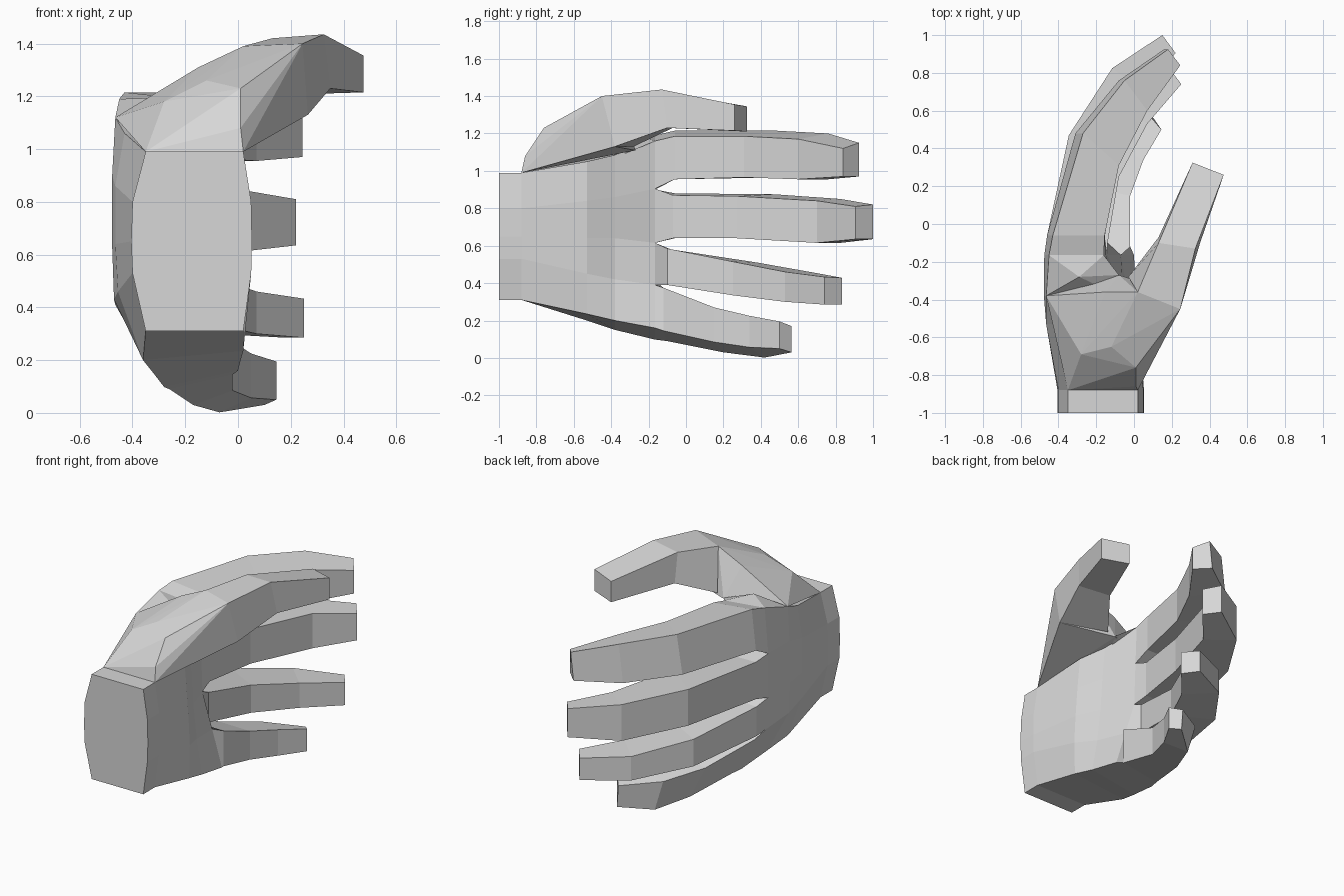
import bpy, bmesh

skin = bpy.data.materials.new("light_grey")
skin.diffuse_color = (0.68, 0.68, 0.68, 1)


def finish(name, bm):
    bmesh.ops.recalc_face_normals(bm, faces=bm.faces)
    me = bpy.data.meshes.new(name)
    bm.to_mesh(me)
    bm.free()
    me.materials.append(skin)
    bpy.context.collection.objects.link(bpy.data.objects.new(name, me))


def skin_rings(bm, rows):
    """Bridge a row of equal-sized vertex rings and cap the far end."""
    n = len(rows[0])
    for a, b in zip(rows, rows[1:]):
        for i in range(n):
            j = (i + 1) % n
            bm.faces.new((a[i], a[j], b[j], b[i]))


def new_ring(bm, points):
    return [bm.verts.new(p) for p in points]


def hull(name, points):
    bm = bmesh.new()
    new_ring(bm, points)
    bmesh.ops.convex_hull(bm, input=bm.verts)
    finish(name, bm)


# Palm: ring of (x, z) points at each y, wrist to knuckles
wrist = [(-.35, .99), (.02, .99), (.05, .8), (.053, .65), (.05, .53), (.02, .31),
         (-.35, .31), (-.40, .53), (-.405, .65), (-.40, .8)]
middle = [(-.43, 1.06), (-.02, 1.05), (.0, .84), (.015, .64), (.025, .45), (.02, .235),
          (-.36, .2), (-.455, .46), (-.465, .64), (-.465, .86)]
heel = [(-.465, 1.12), (-.09, 1.085), (-.07, .86), (-.055, .64), (-.03, .42), (.01, .2),
        (-.32, .15), (-.47, .43), (-.477, .63), (-.477, .9)]
knuckles = [(-.45, 1.19), (-.16, 1.16), (-.15, .905), (-.14, .615), (-.07, .39), (0, .16),
            (-.28, .098), (-.465, .41), (-.475, .615), (-.475, .9)]
hand = bmesh.new()
rings = [new_ring(hand, [(x, y, z) for x, z in ring]) for y, ring in
         ((-1, wrist), (-.88, wrist), (-.53, middle), (-.38, heel), (-.165, knuckles))]
skin_rings(hand, rings)
hand.faces.new(rings[0])

# Four fingers growing from the knuckle ring.
# Station: outer x, outer y, inner x, inner y, top z, bottom z, shift of lower outer edge
fingers = [
    ((0, 1, 2, 9), -.03, .0, [           # index
        (-.43, -.06, -.155, -.06, 1.215, .955, -.03),
        (-.27, .48, -.08, .31, 1.215, .965, -.04),
        (-.05, .76, .07, .60, 1.20, .955, -.03),
        (.18, .925, .245, .84, 1.15, .97, -.02)]),
    ((9, 2, 3, 8), -.01, .0, [           # middle
        (-.46, -.06, -.155, -.07, .88, .64, 0),
        (-.345, .47, -.10, .27, .875, .64, 0),
        (-.115, .825, .045, .70, .85, .615, 0),
        (.15, 1.0, .22, .905, .82, .635, 0)]),
    ((8, 3, 4, 7), .005, .0, [           # ring
        (-.45, -.08, -.14, -.10, .58, .39, 0),
        (-.32, .38, -.08, .25, .51, .335, 0),
        (-.09, .69, .07, .53, .455, .30, 0),
        (.18, .835, .25, .74, .428, .285, 0)]),
    ((7, 4, 5, 6), .025, .055, [         # little
        (-.42, -.10, -.02, -.12, .35, .09, .16),
        (-.28, .20, -.02, .15, .245, .03, .11),
        (-.13, .42, .05, .34, .20, .002, .06),
        (.09, .565, .145, .50, .17, .03, .01)])]
for base, top_tilt, low_tilt, stations in fingers:
    rows = [[rings[-1][i] for i in base]]
    for ox, oy, ix, iy, zt, zb, s in stations:
        lift = low_tilt if s != .01 else .02
        rows.append(new_ring(hand, [(ox, oy, zt), (ix, iy, zt + top_tilt),
                                    (ix, iy, zb + lift), (ox + s, oy, zb)]))
    skin_rings(hand, rows)
    hand.faces.new(rows[-1])
finish("palm_and_fingers", hand)

# Ball of the thumb: faceted mound rising from the wrist
hull("thumb_base", [
    (-.35, -.88, .99), (.02, -.88, .99), (.01, -.86, 1.08), (-.28, -.69, 1.18),
    (-.12, -.65, 1.26), (.01, -.76, 1.23), (.245, -.45, 1.40), (.02, -.36, 1.39),
    (-.465, -.38, 1.12), (-.15, -.36, 1.31), (.265, -.38, 1.13), (-.08, -.27, 1.11)])

# Thumb, left open where it meets its base
bm = bmesh.new()
rows = [new_ring(bm, r) for r in (
    [(.02, -.36, 1.39), (.245, -.45, 1.40), (.265, -.38, 1.13), (-.03, -.28, 1.13)],
    [(.13, -.10, 1.42), (.325, -.13, 1.435), (.35, -.10, 1.23), (.13, -.07, 1.23)],
    [(.31, .325, 1.345), (.475, .26, 1.355), (.475, .26, 1.215), (.31, .325, 1.21)])]
skin_rings(bm, rows)
bm.faces.new(rows[-1])
finish("thumb", bm)

# Web between thumb and index knuckle
hull("thumb_web", [
    (-.465, -.38, 1.12), (-.45, -.165, 1.19), (-.29, -.28, 1.195), (-.08, -.27, 1.115),
    (-.16, -.165, 1.16), (-.40, -.35, 1.08), (-.12, -.36, 1.08)])
